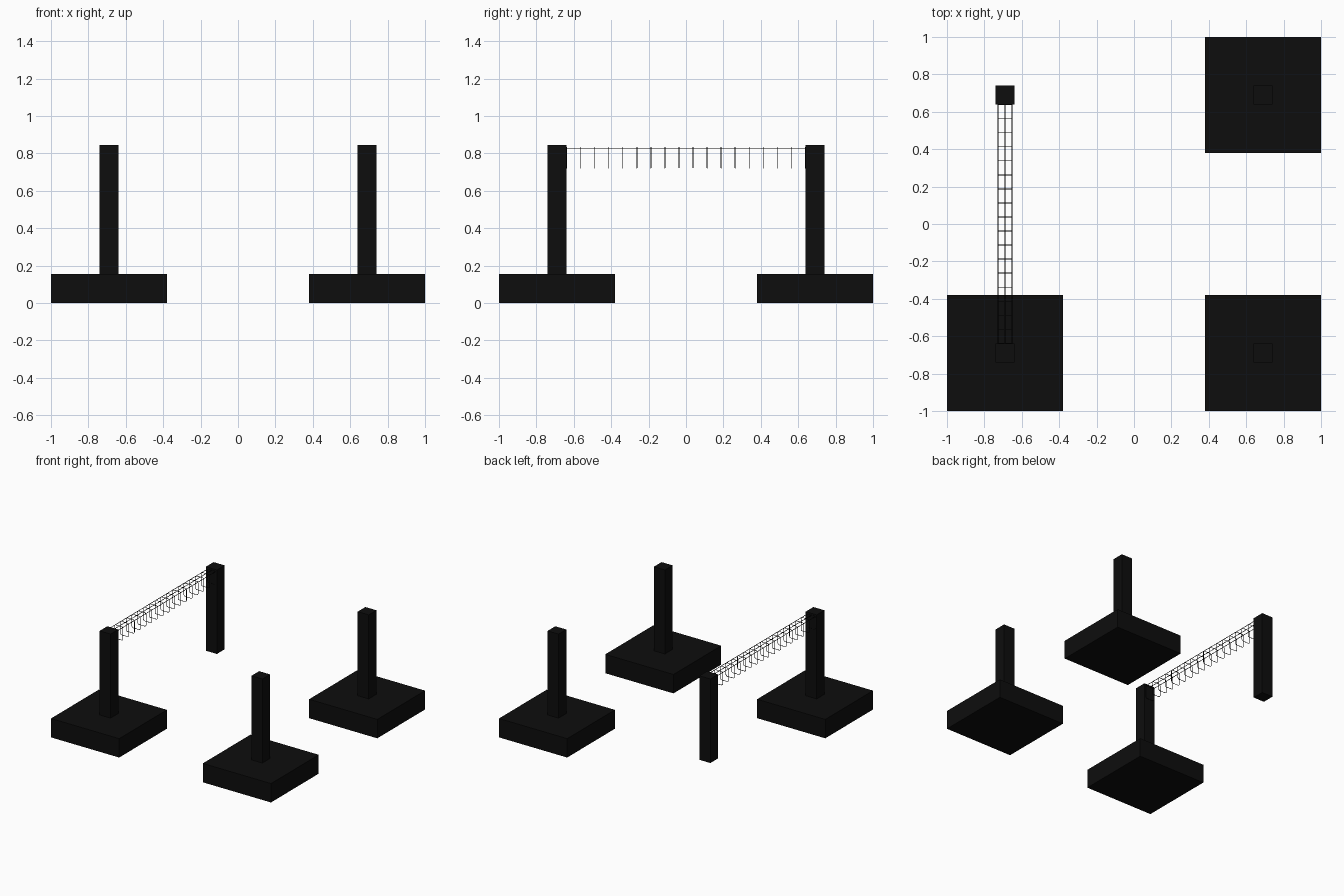
import bpy, math

if "Cube" in bpy.data.objects:
    bpy.data.objects.remove(bpy.data.objects["Cube"])

black = bpy.data.materials.new("dark_concrete")
black.diffuse_color = (0.004, 0.004, 0.004, 1)
black.use_nodes = True
black.node_tree.nodes["Principled BSDF"].inputs["Base Color"].default_value = black.diffuse_color

P = 0.69            # column grid offset
FOOT_W, FOOT_H = 0.62, 0.155
COL_W, TOP = 0.10, 0.845


def box(name, x, y, z0, z1, w):
    bpy.ops.mesh.primitive_cube_add(size=1, location=(x, y, (z0 + z1) / 2))
    ob = bpy.context.object
    ob.name = name
    ob.scale = (w, w, z1 - z0)
    ob.data.materials.append(black)
    bpy.ops.object.transform_apply(location=False, rotation=False, scale=True)


def bars(name, paths, radius, closed):
    cu = bpy.data.curves.new(name, 'CURVE')
    cu.dimensions = '3D'
    cu.bevel_depth = radius
    cu.bevel_resolution = 1
    cu.use_fill_caps = True
    for pts in paths:
        sp = cu.splines.new('POLY')
        sp.points.add(len(pts) - 1)
        for p, co in zip(sp.points, pts):
            p.co = (*co, 1)
        sp.use_cyclic_u = closed
    ob = bpy.data.objects.new(name, cu)
    bpy.context.collection.objects.link(ob)
    cu.materials.append(black)
    bpy.ops.object.select_all(action='DESELECT')
    ob.select_set(True)
    bpy.context.view_layer.objects.active = ob
    bpy.ops.object.convert(target='MESH')
    bpy.ops.object.shade_smooth_by_angle()


def stirrup(y, x0=-0.728, x1=-0.652, z0=0.722, z1=0.833, r=0.012):
    # closed hoop with rounded corners
    pts = []
    corners = [(x1 - r, z1 - r, 0), (x0 + r, z1 - r, 90),
               (x0 + r, z0 + r, 180), (x1 - r, z0 + r, 270)]
    for cx, cz, a0 in corners:
        for k in range(4):
            a = math.radians(a0 + 30 * k)
            pts.append((cx + r * math.cos(a), y, cz + r * math.sin(a)))
    return pts


# Columns on all four corners, footings under three of them
for sx, sy, tag in ((-1, -1, "front_left"), (1, -1, "front_right"),
                    (1, 1, "back_right"), (-1, 1, "back_left")):
    box("column_" + tag, sx * P, sy * P, FOOT_H, TOP, COL_W)
    if tag != "back_left":
        box("footing_" + tag, sx * P, sy * P, 0, FOOT_H, FOOT_W)

# Reinforcement cage of the left beam
L = P - COL_W / 2
bars("long_bars", [[(x, -L, 0.828), (x, L, 0.828)]
                   for x in (-0.727, -0.69, -0.653)], 0.0022, False)
bars("stirrups", [stirrup(-0.6375 + 0.075 * i) for i in range(18)], 0.002, True)
